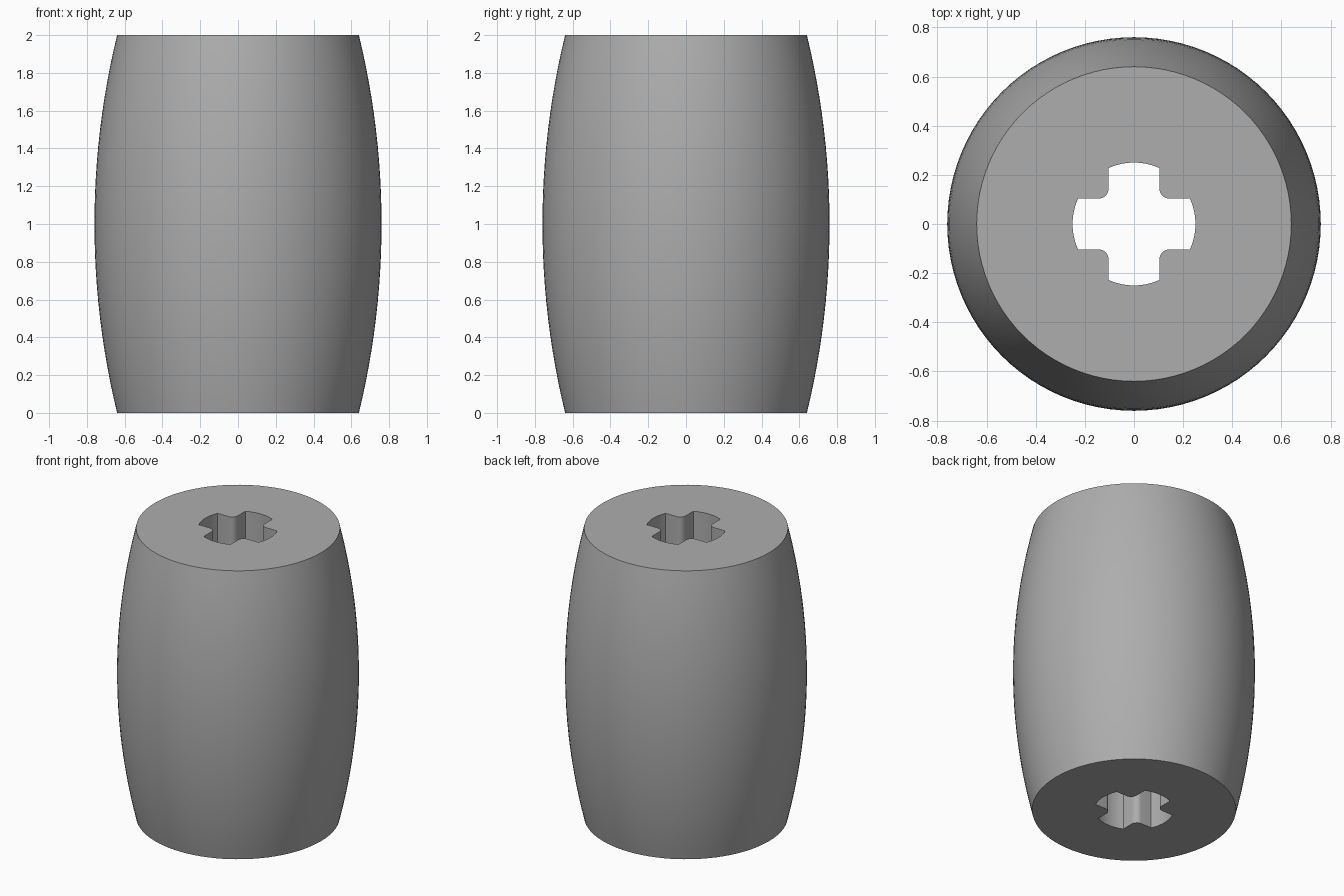
import bpy, bmesh
from math import sin, cos, pi, sqrt, asin, radians

cube = bpy.data.objects.get("Cube")
if cube:
    bpy.data.objects.remove(cube, do_unlink=True)

HEIGHT, END_R, MID_R = 2.0, 0.64, 0.76
HOLE_R, ARM, FILLET = 0.25, 0.103, 0.042
SIDES, RINGS = 96, 24

grey = bpy.data.materials.new("light grey")
grey.use_nodes = True
colour = (0.42, 0.42, 0.42, 1)
grey.diffuse_color = colour
grey.node_tree.nodes["Principled BSDF"].inputs["Base Color"].default_value = colour


def barrel_radius(z):
    # Circular arc through the two ends and the bulging middle
    half, sag = HEIGHT / 2, MID_R - END_R
    arc = (half * half + sag * sag) / (2 * sag)
    return MID_R - arc + sqrt(arc * arc - (z - half) ** 2)


def cross_outline():
    # One arm end and one rounded inner corner, turned four times
    spread = asin(ARM / HOLE_R)
    quarter = [(HOLE_R * cos(a), HOLE_R * sin(a))
               for a in (spread * (i / 5 - 1) for i in range(11))]
    c = ARM + FILLET
    for i in range(9):
        a = 1.5 * pi - i * pi / 16
        quarter.append((c + FILLET * cos(a), c + FILLET * sin(a)))
    points = []
    for _ in range(4):
        points += quarter
        quarter = [(-y, x) for x, y in quarter]
    return points


def add_ring(bm, points, z):
    return [bm.verts.new((x, y, z)) for x, y in points]


def join_rings(bm, low, high):
    n = len(low)
    for i in range(n):
        j = (i + 1) % n
        bm.faces.new((low[i], low[j], high[j], high[i]))


def loop_edges(bm, ring):
    return [bm.edges.get((v, ring[i - 1])) for i, v in enumerate(ring)]


bm = bmesh.new()

# Bulging outer wall
outer = []
for k in range(RINGS + 1):
    z = HEIGHT * k / RINGS
    r = barrel_radius(z)
    outer.append(add_ring(bm, [(r * cos(2 * pi * i / SIDES), r * sin(2 * pi * i / SIDES))
                               for i in range(SIDES)], z))
for low, high in zip(outer, outer[1:]):
    join_rings(bm, low, high)

# Cross-shaped hole running right through
hole = [add_ring(bm, cross_outline(), z) for z in (0, HEIGHT)]
join_rings(bm, hole[1], hole[0])

# Flat ends around the hole
for rim, cut, up in ((outer[0], hole[0], -1), (outer[-1], hole[1], 1)):
    bmesh.ops.triangle_fill(bm, use_beauty=True, normal=(0, 0, up),
                            edges=loop_edges(bm, rim) + loop_edges(bm, cut))
bmesh.ops.recalc_face_normals(bm, faces=bm.faces[:])

mesh = bpy.data.meshes.new("barrel")
bm.to_mesh(mesh)
bm.free()
mesh.materials.append(grey)
barrel = bpy.data.objects.new("barrel_with_cross_hole", mesh)
bpy.context.collection.objects.link(barrel)

bpy.ops.object.select_all(action="DESELECT")
barrel.select_set(True)
bpy.context.view_layer.objects.active = barrel
bpy.ops.object.shade_smooth_by_angle(angle=radians(30))
